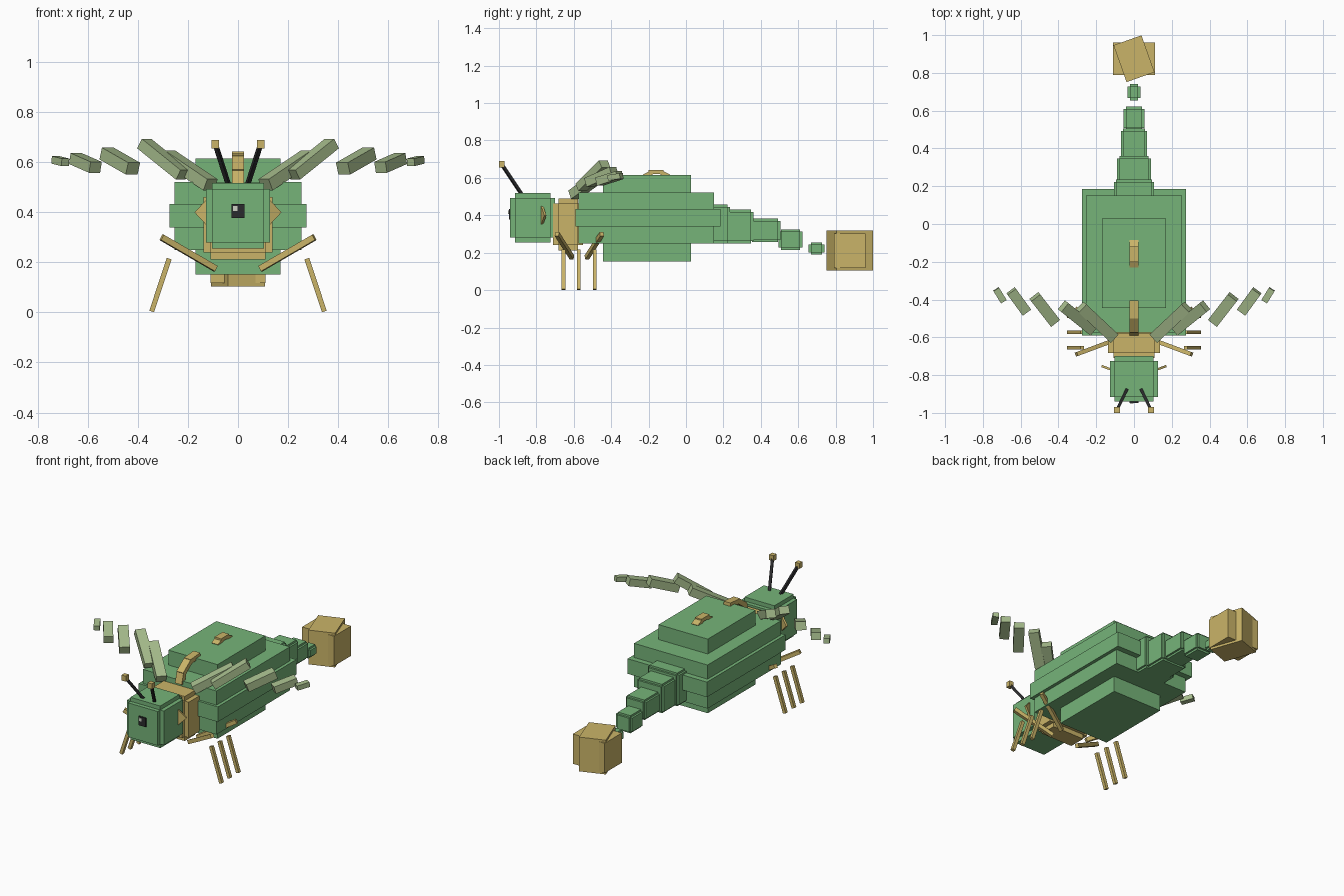
import bpy, bmesh, math
from mathutils import Vector, Matrix

cube = bpy.data.objects.get("Cube")
if cube:
    bpy.data.objects.remove(cube, do_unlink=True)


def material(name, rgb):
    lin = [(c / 255 / 12.92) if c < 11 else ((c / 255 + 0.055) / 1.055) ** 2.4 for c in rgb]
    m = bpy.data.materials.new(name)
    m.use_nodes = True
    m.diffuse_color = (*lin, 1)
    m.node_tree.nodes["Principled BSDF"].inputs["Base Color"].default_value = (*lin, 1)
    return m


green = material("leaf green", (118, 180, 121))
tan = material("sandy tan", (202, 180, 104))
pale = material("pale sage", (166, 188, 140))
black = material("charcoal", (42, 42, 44))
white = material("off white", (205, 208, 195))


def build(name, mat, matrices):
    """One object made of a unit cube for each matrix."""
    bm = bmesh.new()
    for mtx in matrices:
        bmesh.ops.create_cube(bm, size=1, matrix=mtx)
    mesh = bpy.data.meshes.new(name)
    bm.to_mesh(mesh)
    bm.free()
    mesh.materials.append(mat)
    ob = bpy.data.objects.new(name, mesh)
    bpy.context.collection.objects.link(ob)
    return ob


def block(centre, size, turn=0):
    return (Matrix.Translation(centre) @ Matrix.Rotation(math.radians(turn), 4, 'Z')
            @ Matrix.Diagonal((*size, 1)))


def span(half_x, y, z):
    """Block centred on x, from ranges of y and z."""
    return block((0, sum(y) / 2, sum(z) / 2), (2 * half_x, y[1] - y[0], z[1] - z[0]))


def stepped(half_x, y, z, inset):
    """Three crossing blocks, giving stepped edges."""
    full = Vector((2 * half_x, y[1] - y[0], z[1] - z[0]))
    centre = (0, sum(y) / 2, sum(z) / 2)
    result = []
    for axis in range(3):
        size = full - Vector((2 * inset,) * 3)
        size[axis] = full[axis]
        result.append(block(centre, size))
    return result


def bar(p, q, width, thick):
    """Straight bar between two points."""
    p, q = Vector(p), Vector(q)
    d = q - p
    return (Matrix.Translation((p + q) / 2) @ d.to_track_quat('Y', 'Z').to_matrix().to_4x4()
            @ Matrix.Diagonal((width, d.length, thick, 1)))


# Body tiers
build("body_middle_tier", green, [span(0.274, (-0.59, 0.185), (0.34, 0.434))])
build("body_main_tier", green, [span(0.254, (-0.575, 0.15), (0.25, 0.522))])
build("body_core_tier", green, [span(0.17, (-0.445, 0.028), (0.152, 0.615))])

# Thorax and head
build("thorax", tan, stepped(0.137, (-0.71, -0.55), (0.212, 0.49), 0.028))
build("head", green, stepped(0.128, (-0.94, -0.70), (0.255, 0.518), 0.025))
build("face_spot", black, [block((0, -0.943, 0.405), (0.05, 0.009, 0.056))])
build("face_glint", white, [block((-0.011, -0.949, 0.416), (0.018, 0.004, 0.02))])

# Tail, tapering backwards
tail = [(0.107, (0.10, 0.235), (0.25, 0.457)), (0.09, (0.2, 0.36), (0.25, 0.43)),
        (0.07, (0.34, 0.505), (0.257, 0.382)), (0.055, (0.495, 0.622), (0.215, 0.325)),
        (0.034, (0.655, 0.74), (0.19, 0.255))]
for i, (half_x, y, z) in enumerate(tail):
    build(f"tail_segment_{i + 1}", green, stepped(half_x, y, z, 0.012))

# Club at the end of the tail
build("tail_club", tan, [block((0, 0.875, 0.211), (0.157, 0.207, 0.214), 19.5),
                         block((0, 0.875, 0.211), (0.22, 0.17, 0.186))])

# Arched handles on the back
build("back_handle", tan, [bar((0, -0.225, 0.608), (0, -0.18, 0.63), 0.046, 0.022),
                           bar((0, -0.2, 0.632), (0, -0.12, 0.632), 0.046, 0.022),
                           bar((0, -0.135, 0.63), (0, -0.09, 0.608), 0.046, 0.022)])
build("neck_handle", tan, [bar((0, -0.575, 0.5), (0, -0.555, 0.57), 0.046, 0.03),
                           bar((0, -0.565, 0.56), (0, -0.49, 0.615), 0.046, 0.03),
                           bar((0, -0.5, 0.613), (0, -0.405, 0.62), 0.046, 0.03)])

# Wing feathers: inner end, outer end, width, thickness
feathers = [((0.11, -0.60, 0.51), (0.28, -0.44, 0.625), 0.06, 0.05),
            ((0.22, -0.56, 0.55), (0.375, -0.435, 0.675), 0.06, 0.045),
            ((0.42, -0.52, 0.575), (0.525, -0.385, 0.635), 0.06, 0.05),
            ((0.57, -0.465, 0.58), (0.65, -0.355, 0.615), 0.055, 0.045),
            ((0.69, -0.41, 0.60), (0.73, -0.345, 0.61), 0.035, 0.03)]

for side, s in (("left", 1), ("right", -1)):
    def m(p):
        return (s * p[0], p[1], p[2])

    build(f"{side}_wing", pale, [bar(m(p), m(q), w, t) for p, q, w, t in feathers])

    # Antenna with cube tip
    build(f"{side}_antenna", black, [bar(m((0.035, -0.87, 0.50)), m((0.088, -0.98, 0.665)), 0.016, 0.016)])
    build(f"{side}_antenna_tip", tan, [block(m((0.09, -0.985, 0.672)), (0.03, 0.03, 0.034))])

    # Diamond cheek plate
    plate = (Matrix.Translation(m((0.122, -0.77, 0.40))) @ Matrix.Rotation(s * 0.35, 4, 'Z')
             @ Matrix.Rotation(math.pi / 4, 4, 'Y') @ Matrix.Diagonal((0.075, 0.012, 0.075, 1)))
    build(f"{side}_cheek", tan, [plate])

    # Upper and lower legs
    build(f"{side}_upper_legs", tan,
          [bar(m((0.09, y0, 0.175)), m((0.305, y1, 0.3)), 0.022, 0.024)
           for y0, y1 in ((-0.61, -0.69), (-0.53, -0.45))])
    build(f"{side}_lower_legs", tan,
          [bar(m((0.275, y, 0.215)), m((0.345, y, 0.004)), 0.02, 0.02)
           for y in (-0.655, -0.573, -0.488)])
